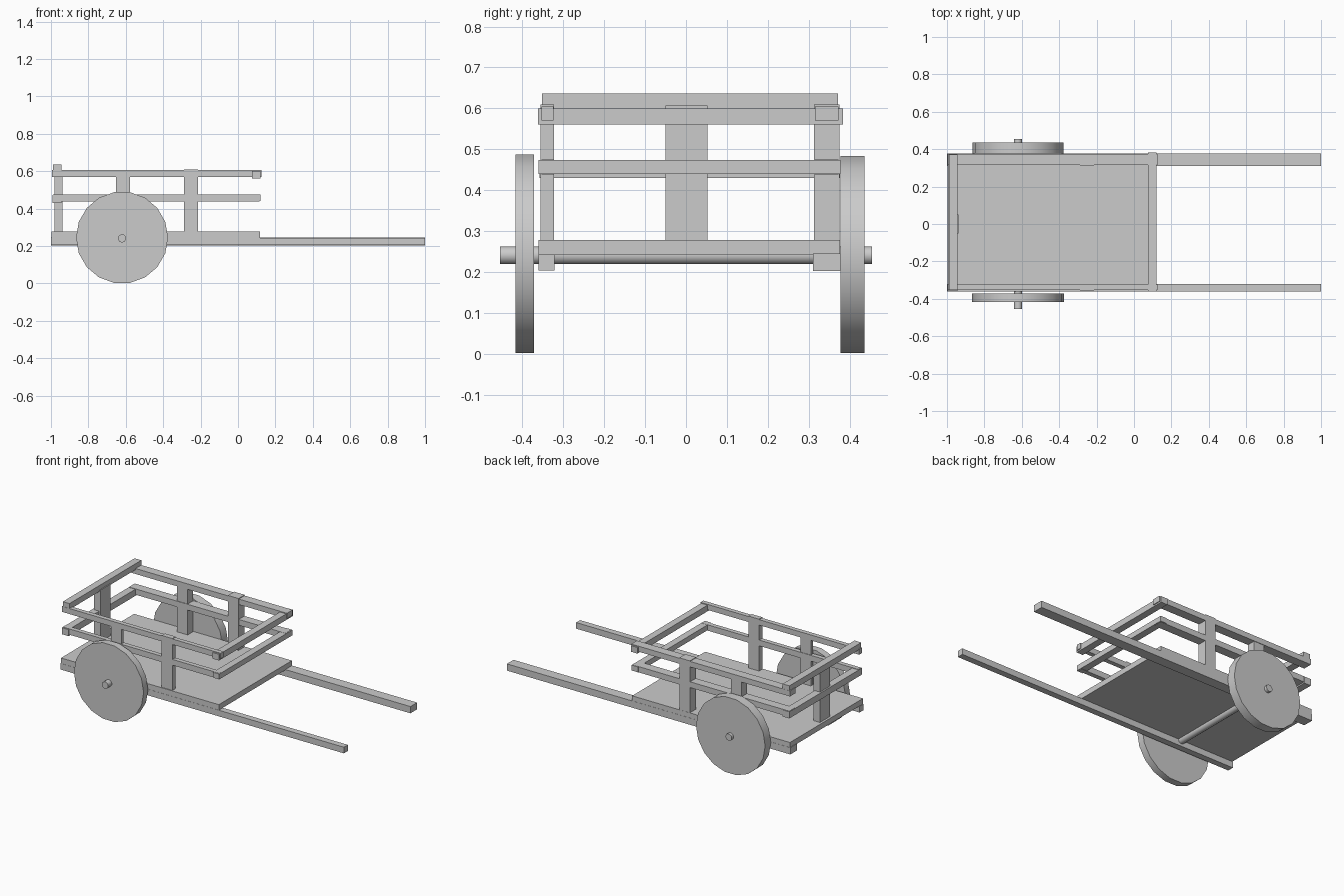
import bpy
from math import radians

if "Cube" in bpy.data.objects:
    bpy.data.objects.remove(bpy.data.objects["Cube"])


def box(name, x, y, z):
    """Axis-aligned box from (min, max) ranges."""
    bpy.ops.mesh.primitive_cube_add(
        size=1, location=[(r[0] + r[1]) / 2 for r in (x, y, z)])
    ob = bpy.context.object
    ob.name = name
    ob.scale = [r[1] - r[0] for r in (x, y, z)]
    bpy.ops.object.transform_apply(location=False, rotation=False, scale=True)
    return ob


def disc(name, x, y, z, radius, sides):
    """Cylinder lying along y."""
    bpy.ops.mesh.primitive_cylinder_add(
        vertices=sides, radius=radius, depth=y[1] - y[0],
        location=(x, (y[0] + y[1]) / 2, z), rotation=(radians(90), 0, 0))
    ob = bpy.context.object
    ob.name = name
    # put a flat facet on the ground
    ob.rotation_euler[1] = radians(180 / sides)
    bpy.ops.object.transform_apply(location=False, rotation=True, scale=True)
    bpy.ops.object.shade_smooth_by_angle(angle=radians(35))
    return ob


# Floor and the two long pulling shafts
box("floor", (-0.997, 0.117), (-0.36, 0.376), (0.243, 0.278))
box("right_shaft", (-1, 1), (-0.361, -0.321), (0.204, 0.243))
box("left_shaft", (-1, 1), (0.31, 0.377), (0.203, 0.246))

# Side rails and side posts
SIDES = {"right": (-0.353, -0.324), "left": (0.315, 0.373)}
for side, y in SIDES.items():
    box(side + "_top_rail", (-0.995, 0.125), y, (0.57, 0.605))
    box(side + "_mid_rail", (-0.99, 0.115), y, (0.438, 0.475))
    box(side + "_rear_post", (-0.652, -0.578), (y[0] + 0.003, y[1] - 0.003), (0.27, 0.603))
    box(side + "_front_post", (-0.29, -0.215), (y[0] - 0.002, y[1] + 0.002), (0.27, 0.609))

# Front cross rails
box("front_top_rail", (0.075, 0.12), (-0.362, 0.383), (0.561, 0.6))
box("front_mid_rail", (0.075, 0.12), (-0.361, 0.378), (0.44, 0.474))

# Rear cross rails and centre post
box("rear_top_rail", (-0.99, -0.943), (-0.352, 0.372), (0.598, 0.636))
box("rear_mid_rail", (-0.992, -0.945), (-0.358, 0.376), (0.43, 0.472))
box("rear_post", (-0.982, -0.937), (-0.05, 0.052), (0.27, 0.607))

# Wheels and axle
disc("right_wheel", -0.62, (-0.417, -0.372), 0.245, 0.246, 18)
disc("left_wheel", -0.62, (0.378, 0.436), 0.243, 0.244, 18)
disc("axle", -0.62, (-0.455, 0.455), 0.241, 0.022, 12)
